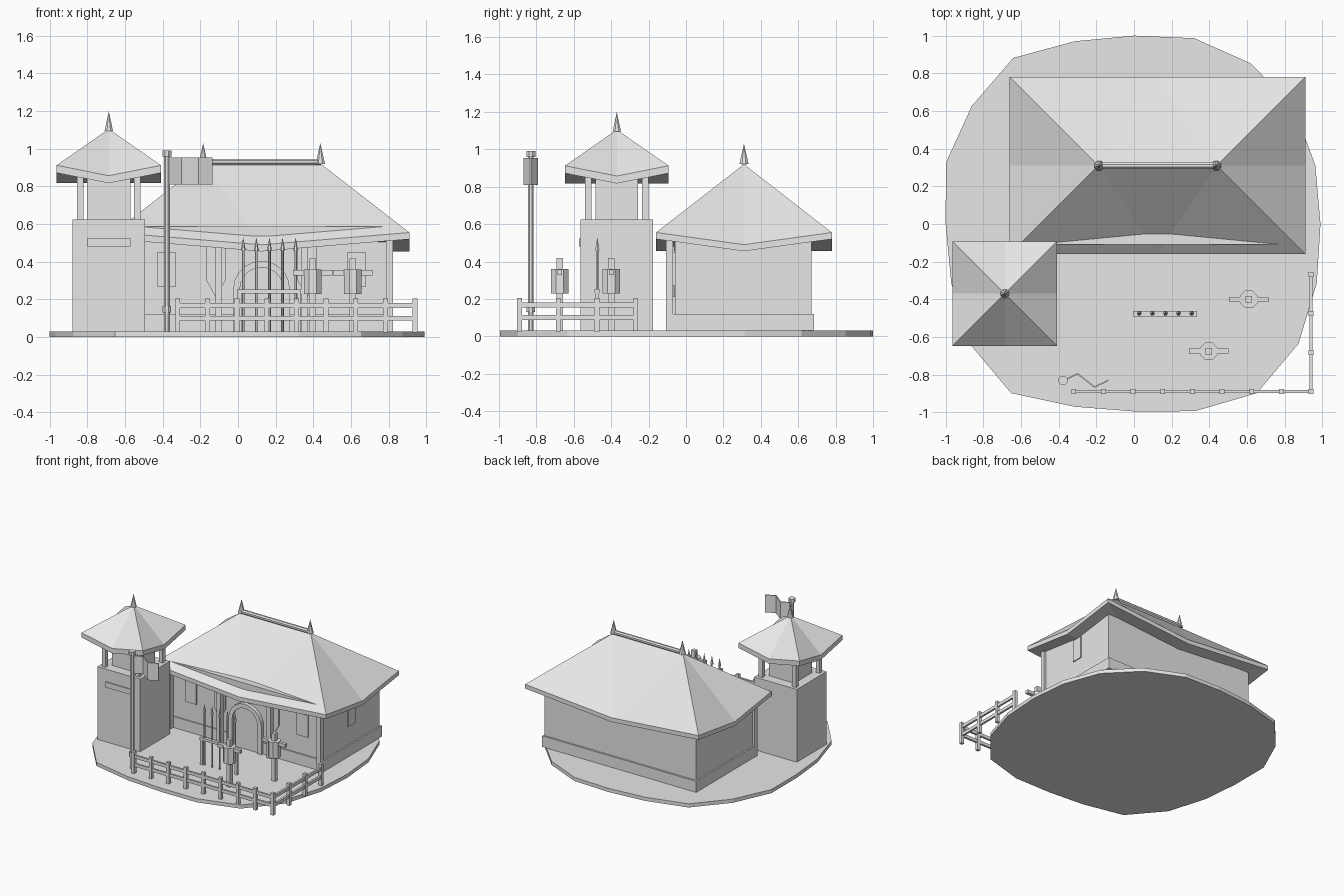
import bpy, bmesh, math
from mathutils import Vector

if "Cube" in bpy.data.objects:
    bpy.data.objects.remove(bpy.data.objects["Cube"])

stone = bpy.data.materials.new("plain_grey")
stone.diffuse_color = (0.8, 0.8, 0.8, 1)
stone.use_nodes = True
stone.node_tree.nodes["Principled BSDF"].inputs["Base Color"].default_value = stone.diffuse_color


def finish(name, bm):
    bmesh.ops.recalc_face_normals(bm, faces=bm.faces[:])
    me = bpy.data.meshes.new(name)
    bm.to_mesh(me)
    bm.free()
    me.materials.append(stone)
    ob = bpy.data.objects.new(name, me)
    bpy.context.collection.objects.link(ob)
    return ob


def box(name, x0, x1, y0, y1, z0, z1):
    bm = bmesh.new()
    bmesh.ops.create_cube(bm, size=1)
    for v in bm.verts:
        v.co = Vector((x0 if v.co.x < 0 else x1, y0 if v.co.y < 0 else y1, z0 if v.co.z < 0 else z1))
    return finish(name, bm)


def cone(name, x, y, z0, z1, r0, r1=0.0, n=8):
    bm = bmesh.new()
    bmesh.ops.create_cone(bm, cap_ends=True, segments=n, radius1=r0, radius2=r1, depth=z1 - z0)
    rot = math.pi / n
    for v in bm.verts:
        c, s = math.cos(rot), math.sin(rot)
        v.co = Vector((x + v.co.x * c - v.co.y * s, y + v.co.x * s + v.co.y * c, v.co.z + (z0 + z1) / 2))
    return finish(name, bm)


def prism(name, pts, offset):
    """Extrude a closed outline by an offset vector."""
    bm = bmesh.new()
    a = [bm.verts.new(p) for p in pts]
    b = [bm.verts.new(Vector(p) + Vector(offset)) for p in pts]
    n = len(a)
    bm.faces.new(a)
    bm.faces.new(b)
    for i in range(n):
        bm.faces.new((a[i], a[(i + 1) % n], b[(i + 1) % n], b[i]))
    return finish(name, bm)


def hip_roof(name, x0, x1, y0, y1, rx0, rx1, zc, zm, ztop, thick):
    """Hip roof whose eaves sag in the middle of every side."""
    xm, ym = (x0 + x1) / 2, (y0 + y1) / 2
    rim = [(x0, y0, zc), (xm, y0, zm), (x1, y0, zc), (x1, ym, zm),
           (x1, y1, zc), (xm, y1, zm), (x0, y1, zc), (x0, ym, zm)]
    bm = bmesh.new()
    up = [bm.verts.new(p) for p in rim]
    lo = [bm.verts.new((p[0], p[1], p[2] - thick)) for p in rim]
    left = bm.verts.new((rx0, ym, ztop))
    right = left if rx0 == rx1 else bm.verts.new((rx1, ym, ztop))
    mid = bm.verts.new((xm, ym, zm - thick))
    peaks = [left, right, right, right, right, left, left, left]
    for i in range(8):
        j = (i + 1) % 8
        bm.faces.new((up[i], up[j], peaks[i]))
        bm.faces.new((up[i], lo[i], lo[j], up[j]))
        bm.faces.new((lo[j], lo[i], mid))
    if left is not right:
        bm.faces.new((up[1], right, left))
        bm.faces.new((up[5], left, right))
    return finish(name, bm)


# Ground slab: irregular twenty-sided disc
radii = [0.99, 1.012, 1.05, 1.054, 1.037, 1.0, 1.02, 1.09, 1.065, 1.05,
         1.0, 1.02, 1.08, 1.11, 1.02, 0.995, 1.045, 1.11, 1.08, 1.02]
prism("ground_slab", [(r * math.cos(i * math.pi / 10), r * math.sin(i * math.pi / 10), 0)
                      for i, r in enumerate(radii)], (0, 0, 0.03))

# Hall: walls, plinth, porch beam and posts
CX, CY, G = 0.125, 0.31, 0.03
box("hall_wall", -0.56, 0.81, -0.06, 0.67, G, 0.55)
box("hall_plinth", -0.572, 0.822, -0.07, 0.685, G, 0.12)
box("porch_beam", -0.575, 0.825, -0.11, -0.03, 0.51, 0.588)
for i in range(4):
    x = -0.555 + i * 0.4533
    box("porch_post", x - 0.018, x + 0.018, -0.107, -0.07, G, 0.53)

# Hall roof, ridge pole and finials
hip_roof("hall_roof", -0.66, 0.91, -0.16, 0.78, -0.19, 0.44, 0.555, 0.49, 0.92, 0.035)
ridge = cone("ridge_pole", 0, 0, -0.315, 0.315, 0.018, 0.018)
ridge.rotation_euler = (0, math.pi / 2, 0)
ridge.location = (CX, CY, 0.93)
for x in (-0.185, 0.437):
    cone("ridge_finial", x, CY, 0.92, 1.03, 0.027)

# Arched door with frame
def arch(r, y, z0, spring, n=10):
    return [(CX + r, y, z0)] + [(CX + r * math.cos(math.pi * i / n), y, spring + r * math.sin(math.pi * i / n))
                                for i in range(n + 1)] + [(CX - r, y, z0)]

prism("door", arch(0.115, -0.075, G, 0.255), (0, 0.02, 0))
prism("door_frame", arch(0.15, -0.09, G, 0.255) + arch(0.115, -0.09, G, 0.255)[::-1], (0, 0.035, 0))

# Windows and hanging banners, mirrored about the hall centre
for s in (-1, 1):
    x = CX + s * 0.505
    box("front_window", x - 0.05, x + 0.05, -0.069, -0.055, 0.27, 0.45)
    b = CX + s * 0.242
    prism("banner", [(b - 0.05, -0.07, 0.48), (b - 0.05, -0.07, 0.30), (b, -0.07, 0.21),
                     (b + 0.05, -0.07, 0.30), (b + 0.05, -0.07, 0.48)], (0, 0.008, 0))
box("side_window", 0.80, 0.818, 0.26, 0.352, 0.27, 0.45)

# Watchtower
TX, TY = -0.686, -0.37
box("tower_body", TX - 0.193, TX + 0.193, TY - 0.193, TY + 0.193, G, 0.625)
box("tower_lookout", TX - 0.116, TX + 0.116, TY - 0.113, TY + 0.113, 0.62, 0.86)
box("tower_slit", TX - 0.115, TX + 0.115, TY - 0.202, TY - 0.19, 0.48, 0.523)
for sx in (-1, 1):
    for sy in (-1, 1):
        x, y = TX + sx * 0.152, TY + sy * 0.152
        box("tower_post", x - 0.017, x + 0.017, y - 0.017, y + 0.017, 0.62, 0.87)
hip_roof("tower_roof", TX - 0.277, TX + 0.277, TY - 0.277, TY + 0.277, TX, TX, 0.912, 0.857, 1.105, 0.04)
cone("tower_finial", TX, TY, 1.095, 1.2, 0.024)

# Flagpole and waving flag
FX, FY = -0.378, -0.83
cone("flagpole", FX, FY, G, 0.965, 0.017, 0.017)
cone("flagpole_band", FX, FY, 0.13, 0.165, 0.024, 0.024)
cone("flagpole_cap", FX, FY, 0.96, 0.99, 0.026, 0.026)
wave = [(-0.37, -0.83), (-0.30, -0.795), (-0.21, -0.865), (-0.135, -0.83)]
prism("flag", [(x, y - 0.004, 0.81) for x, y in wave] + [(x, y + 0.004, 0.81) for x, y in wave[::-1]],
      (0, 0, 0.143))

# Fence: front run and right run
for i in range(9):
    x = -0.32 + i * 0.1575
    box("fence_post", x - 0.013, x + 0.013, -0.903, -0.877, 0.025, 0.205)
for i in range(1, 4):
    y = -0.89 + i * 0.207
    box("fence_post", 0.927, 0.953, y - 0.013, y + 0.013, 0.025, 0.205)
for z in (0.10, 0.167):
    box("front_rail", -0.33, 0.95, -0.898, -0.882, z - 0.013, z + 0.013)
    box("side_rail", 0.932, 0.948, -0.89, -0.26, z - 0.013, z + 0.013)

# Spear rack
box("rack_bar", -0.005, 0.335, -0.49, -0.463, 0.232, 0.252)
for x in (0.008, 0.322):
    box("rack_leg", x - 0.01, x + 0.01, -0.486, -0.466, G, 0.24)
for i in range(5):
    x = 0.028 + i * 0.0695
    cone("spear_shaft", x, -0.474, G, 0.47, 0.007, 0.007, 6)
    cone("spear_head", x, -0.474, 0.46, 0.53, 0.013, 0, 6)

# Training dummies
for x, y in ((0.397, -0.675), (0.61, -0.40)):
    box("dummy_post", x - 0.017, x + 0.017, y - 0.017, y + 0.017, G, 0.418)
    cone("dummy_body", x, y, 0.23, 0.36, 0.05, 0.05)
    box("dummy_arms", x - 0.105, x + 0.105, y - 0.013, y + 0.013, 0.328, 0.356)
